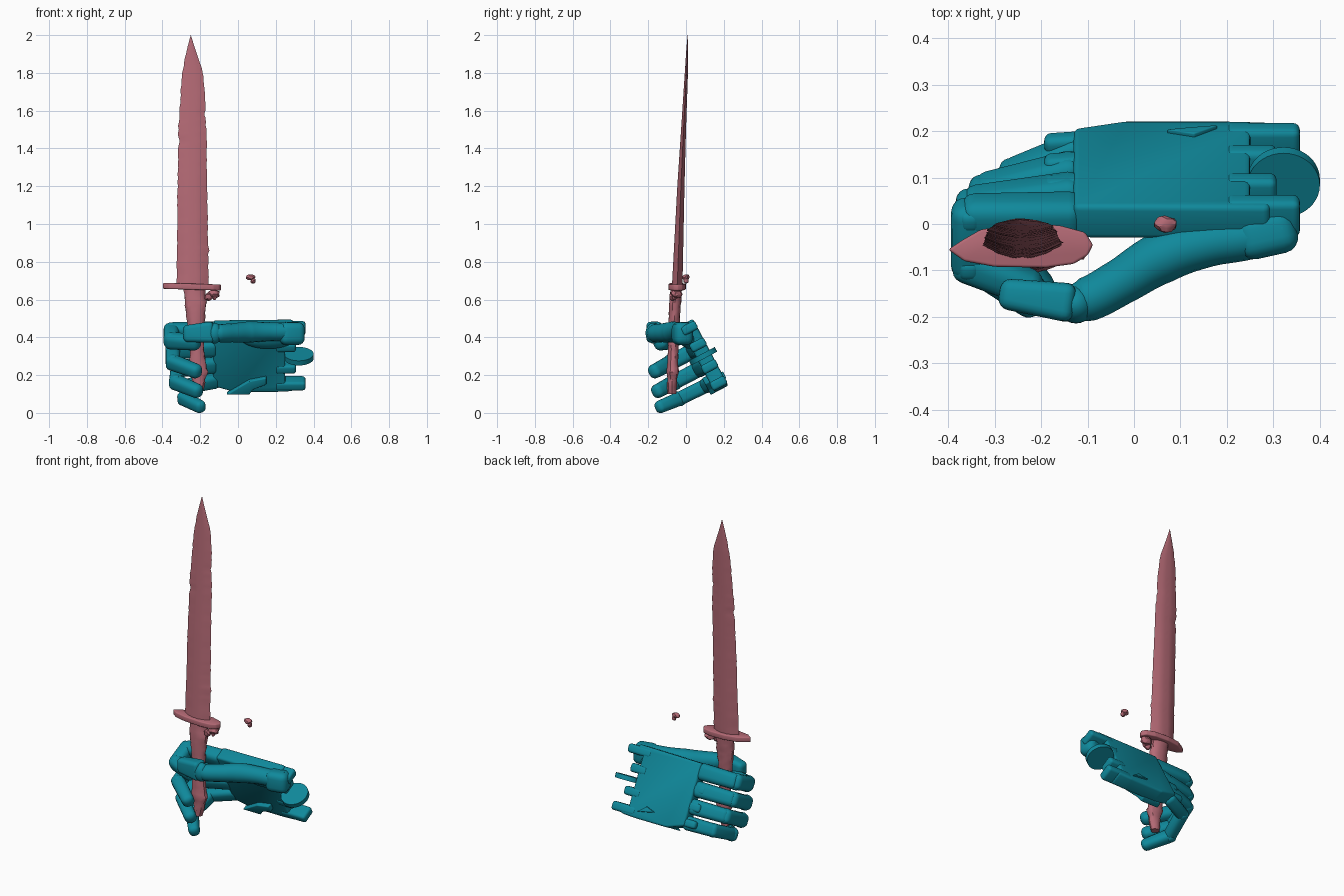
import bpy, bmesh, math, random
from mathutils import Vector, Matrix

if "Cube" in bpy.data.objects:
    bpy.data.objects.remove(bpy.data.objects["Cube"])

random.seed(4)


def material(name, rgb):
    m = bpy.data.materials.new(name)
    m.diffuse_color = (*rgb, 1)
    m.use_nodes = True
    m.node_tree.nodes["Principled BSDF"].inputs["Base Color"].default_value = m.diffuse_color
    return m


TEAL = material("teal", (0.005, 0.25, 0.33))
ROSE = material("rose", (0.46, 0.145, 0.18))

# Tilted hand frame: x along the hand, N out of the back, W toward the index side
N, W = Vector((0, 0.883, 0.47)), Vector((0, -0.47, 0.883))
C = Vector((0, 0.09, 0.30))
HAND = Matrix.Translation(C) @ Matrix(((1, 0, 0), (0, N.y, W.y), (0, N.z, W.z))).to_4x4()


def hp(x, n, w):
    return HAND @ Vector((x, n, w))


def finish(name, bm, mat, smooth=40):
    bmesh.ops.recalc_face_normals(bm, faces=bm.faces)
    me = bpy.data.meshes.new(name)
    bm.to_mesh(me)
    bm.free()
    me.materials.append(mat)
    ob = bpy.data.objects.new(name, me)
    bpy.context.collection.objects.link(ob)
    bpy.ops.object.select_all(action='DESELECT')
    ob.select_set(True)
    bpy.context.view_layer.objects.active = ob
    bpy.ops.object.shade_smooth_by_angle(angle=math.radians(smooth))
    return ob


def segment(name, p0, p1, width, thick, taper=1.0, up=W, ext=0.02, round_=0.75):
    """Rounded block running from p0 to p1; width lies along `up`."""
    d = p1 - p0
    length = d.length + 2 * ext
    d.normalize()
    side = up.cross(d).normalized()
    up2 = d.cross(side)
    bm = bmesh.new()
    bmesh.ops.create_cube(bm, size=1)
    for v in bm.verts:
        s = taper if v.co.x > 0 else 1
        v.co = Vector((v.co.x * length, v.co.y * thick * s, v.co.z * width * s))
    bmesh.ops.bevel(bm, geom=bm.edges[:], offset=min(width, thick) * taper * 0.5 * round_,
                    segments=4, profile=0.5, affect='EDGES')
    rot = Matrix((d, side, up2)).transposed().to_4x4()
    bm.transform(Matrix.Translation((p0 + p1) / 2) @ rot)
    return finish(name, bm, TEAL)


def prism(name, pts, lo, hi, matrix, mat, bevel=0.0):
    """Outline in (a, b) extruded along the matrix's middle axis."""
    bm = bmesh.new()
    f = bm.faces.new([bm.verts.new((a, lo, b)) for a, b in pts])
    r = bmesh.ops.extrude_face_region(bm, geom=[f])
    bmesh.ops.translate(bm, vec=(0, hi - lo, 0),
                        verts=[g for g in r['geom'] if isinstance(g, bmesh.types.BMVert)])
    if bevel:
        bmesh.ops.bevel(bm, geom=bm.edges[:], offset=bevel, segments=3, profile=0.5,
                        affect='EDGES', clamp_overlap=True)
    bm.transform(matrix)
    return finish(name, bm, mat)


def loft(name, rings, mat, smooth=35):
    bm = bmesh.new()
    rows = [[bm.verts.new(p) for p in r] for r in rings]
    n = len(rows[0])
    for a, b in zip(rows, rows[1:]):
        for i in range(n):
            bm.faces.new((a[i], a[(i + 1) % n], b[(i + 1) % n], b[i]))
    bm.faces.new(rows[0])
    bm.faces.new(rows[-1])
    return finish(name, bm, mat, smooth)


def ellipsoid(name, centre, radii, matrix, mat):
    bm = bmesh.new()
    bmesh.ops.create_uvsphere(bm, u_segments=24, v_segments=14, radius=1)
    bm.transform(matrix @ Matrix.Translation(centre) @ Matrix.Diagonal((*radii, 1)))
    return finish(name, bm, mat)


def interp(table, t):
    for a, b in zip(table, table[1:]):
        if t <= b[0]:
            k = (t - a[0]) / (b[0] - a[0])
            return [x + (y - x) * k for x, y in zip(a[1:], b[1:])]
    return table[-1][1:]


# Blade: lens section with a faint central ridge, worn and nicked edges
blade = [(0.66, -0.325, -0.155, -0.047, 0.028), (1.2, -0.32, -0.163, -0.027, 0.019),
         (1.5, -0.313, -0.168, -0.013, 0.013), (1.7, -0.303, -0.174, -0.003, 0.010),
         (1.82, -0.292, -0.190, 0.003, 0.008), (1.93, -0.269, -0.228, 0.007, 0.005),
         (2.0, -0.2505, -0.2495, 0.010, 0.001)]
nicks = {1.58: (0, -0.010), 1.52: (-0.006, -0.004), 1.48: (-0.006, 0), 1.44: (0.005, 0), 0.86: (0, 0.006)}
rings = []
for i in range(68):
    z = 0.66 + 0.02 * i
    l, r, y, t = interp(blade, z)
    j = 0.002 if z < 1.9 else 0
    l += random.uniform(-j, j)
    r += random.uniform(-j, j)
    for nz, (dl, dr) in nicks.items():
        if abs(z - nz) < 0.011:
            l, r = l + dl, r + dr
    m, h = (l + r) / 2, (r - l) / 2
    prof = [(-1, 0), (-.6, -.65), (-.2, -1), (0, -.9), (.2, -1), (.6, -.65),
            (1, 0), (.6, .65), (.2, 1), (0, .9), (-.2, 1), (-.6, .65)]
    rings.append([(m + a * h, y + b * t, z) for a, b in prof])
loft("blade", rings, ROSE, 40)

# Cross guard with pointed left end
outline = [(-.40, -.055), (-.365, -.08), (-.30, -.092), (-.19, -.094), (-.13, -.086), (-.10, -.068),
           (-.088, -.045), (-.105, -.018), (-.16, -.003), (-.25, 0.0), (-.33, -.012), (-.37, -.035)]
top = Matrix(((1, 0, 0, 0), (0, 0, 1, 0), (-.03, 1, 0, .657), (0, 0, 0, 1)))
prism("cross_guard", outline, -0.012, 0.020, top, ROSE, 0.006)

# Worn grip and pommel
grip = [(0.10, -.215, -.075, .024, .022), (0.15, -.21, -.074, .034, .026), (0.19, -.207, -.072, .036, .026),
        (0.21, -.207, -.071, .054, .034), (0.24, -.212, -.07, .046, .03), (0.33, -.217, -.068, .037, .027),
        (0.45, -.222, -.064, .043, .029), (0.58, -.225, -.058, .058, .032), (0.67, -.23, -.05, .055, .03)]
rings = []
for i in range(30):
    z = 0.10 + 0.0195 * i
    x, y, rx, ry = interp(grip, z)
    row = []
    for k in range(16):
        a = math.tau * k / 16
        s = 1 + random.uniform(-.07, .07)
        row.append((x + rx * s * math.cos(a), y + ry * s * math.sin(a), z))
    rings.append(row)
loft("grip", rings, ROSE, 30)


# Broken lumps beside the guard and one loose chip
def chip(name, c, r):
    bm = bmesh.new()
    bmesh.ops.create_icosphere(bm, subdivisions=2, radius=1)
    for v in bm.verts:
        v.co = Vector(c) + Vector([a * b for a, b in zip(v.co, r)]) * random.uniform(.85, 1.1)
    finish(name, bm, ROSE, 25)


for k, (c, r) in enumerate([((-.13, -.05, .63), (.035, .03, .025)), ((-.155, -.07, .615), (.022, .02, .022)),
                            ((-.125, -.06, .612), (.012, .012, .015))]):
    chip(f"guard_fragment_{k}", c, r)
chip("loose_chip", (.066, 0, .718), (.025, .02, .016))
chip("loose_chip_tip", (.08, 0, .700), (.013, .014, .017))

# Palm shell with pronged wrist
palm = [(-.13, .195), (.29, .20), (.30, .16), (.25, .15), (.25, -.15), (.30, -.16),
        (.29, -.195), (.2, -.20), (-.02, -.20), (-.13, -.165)]
prism("palm", palm, -0.035, 0.046, HAND, TEAL, 0.012)
for k, (w, x1) in enumerate([(.165, .335), (.065, .285), (-.065, .285), (-.165, .335)]):
    segment(f"wrist_prong_{k}", hp(.22, .005, w), hp(x1, .005, w), .05, .088, ext=.022, round_=.6)
bm = bmesh.new()
bmesh.ops.create_cone(bm, cap_ends=True, segments=40, radius1=.078, radius2=.078, depth=.028)
bm.transform(Matrix.Translation(hp(.322, 0, 0)) @ W.to_track_quat('Z', 'Y').to_matrix().to_4x4())
finish("wrist_disc", bm, TEAL)
ellipsoid("thumb_pad", (.16, -.03, .13), (.15, .045, .065), HAND, TEAL)
prism("edge_flap", [(-.06, -.2), (.06, -.12), (.15, -.1), (.15, -.14), (.08, -.17), (.06, -.2)],
      -.06, -.025, HAND, TEAL, .005)
prism("back_fin", [(.07, -.14), (.13, -.12), (.18, -.16), (.12, -.15)], .04, .055, HAND, TEAL, .003)

# Fingers: w lane, width, then knuckle, middle joint, end joint and tip as (x, n, w shift)
fingers = {
    "index": (.15, .098, [(-.13, .0, 0), (-.352, .0, 0), (-.354, -.115, .005), (-.23, -.165, .02)]),
    "middle": (.05, .092, [(-.13, .0, 0), (-.345, -.03, 0), (-.345, -.165, 0), (-.225, -.26, .0)]),
    "ring": (-.05, .09, [(-.13, .0, 0), (-.318, -.05, 0), (-.328, -.20, 0), (-.22, -.295, 0)]),
    "little": (-.145, .082, [(-.12, .0, 0), (-.257, -.06, 0), (-.285, -.215, .005), (-.205, -.32, .015)]),
}
for name, (w, wid, path) in fingers.items():
    P = [hp(x, n, w + dw) for x, n, dw in path]
    segment(f"{name}_proximal", P[0], P[1], wid, wid * .9, .92, ext=.02)
    segment(f"{name}_middle", P[1], P[2], wid * .92, wid * .85, .95, ext=.03)
    segment(f"{name}_tip", P[2], P[3], wid * .92, wid * .85, .88, ext=.032, round_=.85)
    # tongue covering the knuckle from the back of the palm
    segment(f"{name}_knuckle_cover", hp(-.06, .022, w), hp(-.175, .016, w), wid * .6, .046, .9, ext=.018)
    for j in (1, 2):
        segment(f"{name}_joint_pin_{j}", P[j] - W * wid * .45, P[j] + W * wid * .45,
                wid * .5, wid * .5, up=N, ext=.003)

# Thumb: smooth tapered sweep, then a blocky tip against the grip
thumb = [((.32, -.01, .43), .05), ((.24, -.03, .43), .048), ((.16, -.042, .43), .05),
         ((.06, -.072, .428), .056), ((-.03, -.125, .424), .05), ((-.10, -.162, .422), .048),
         ((-.14, -.172, .422), .036)]
cu = bpy.data.curves.new("thumb_base", 'CURVE')
cu.dimensions = '3D'
cu.bevel_depth, cu.bevel_resolution, cu.use_fill_caps = 1.0, 6, True
sp = cu.splines.new('BEZIER')
sp.bezier_points.add(len(thumb) - 1)
for b, (co, r) in zip(sp.bezier_points, thumb):
    b.co, b.radius = co, r
    b.handle_left_type = b.handle_right_type = 'AUTO'
cu.materials.append(TEAL)
bpy.context.collection.objects.link(bpy.data.objects.new("thumb_base", cu))
UP = Vector((0, 0, 1))
ellipsoid("thumb_joint", (-.125, -.172, .422), (.042, .042, .055), Matrix(), TEAL)
segment("thumb_tip", Vector((-.15, -.168, .427)), Vector((-.265, -.152, .42)),
        .115, .086, .75, up=UP, ext=.024, round_=.7)
segment("thumb_root", Vector((.24, -.03, .42)), Vector((.33, -.01, .42)), .12, .10, up=UP, ext=.02, round_=.7)
